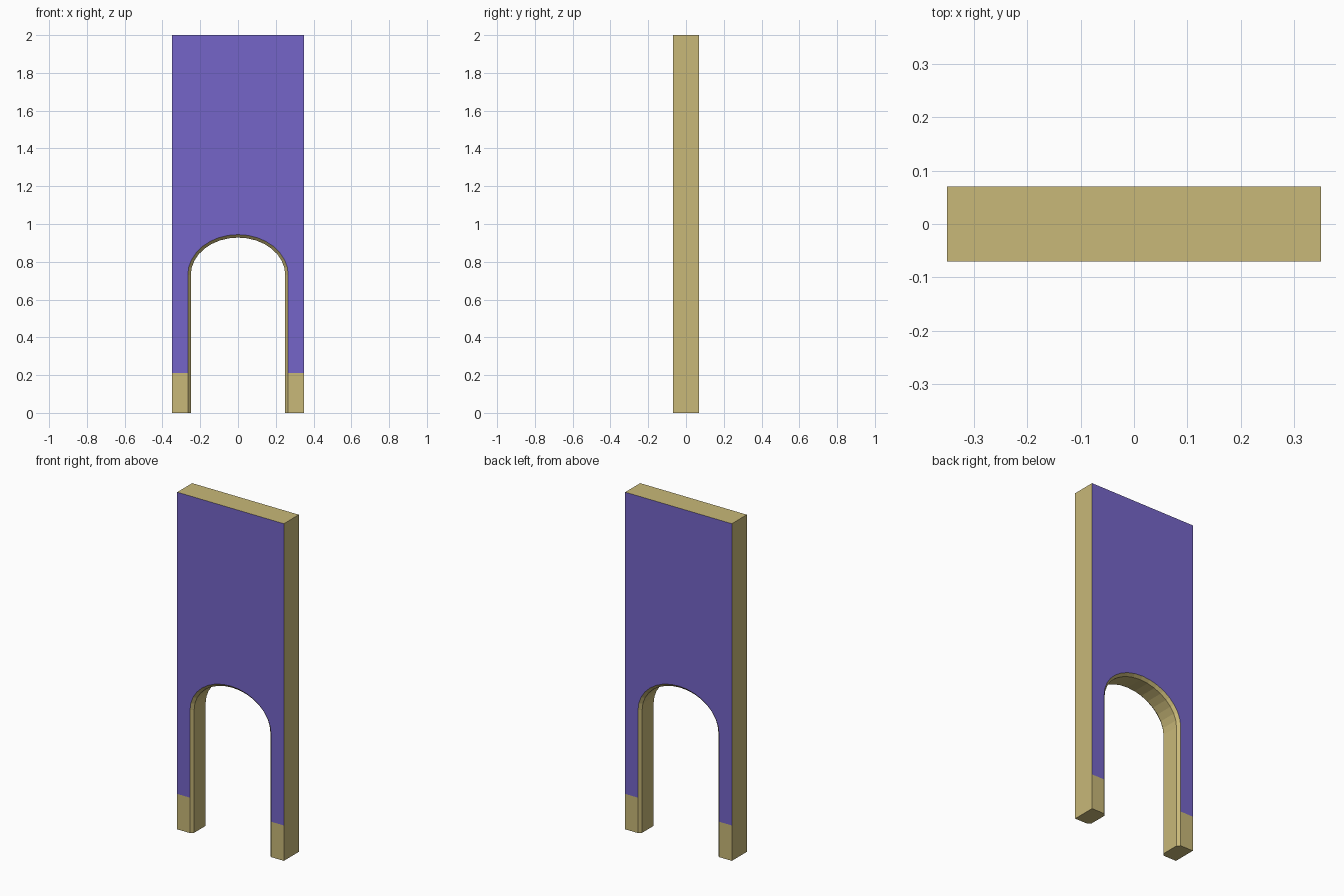
import bpy, bmesh, math

if "Cube" in bpy.data.objects:
    bpy.data.objects.remove(bpy.data.objects["Cube"])

W, D, H = 0.35, 0.07, 2.0           # half width, half depth, height
OPEN, BEVEL = 0.25, 0.016           # half opening, chamfer size
SPRING, RISE, BASE = 0.73, 0.198, 0.21
SEG = 16


def material(name, color):
    m = bpy.data.materials.new(name)
    m.diffuse_color = (*color, 1)
    m.use_nodes = True
    m.node_tree.nodes["Principled BSDF"].inputs["Base Color"].default_value = m.diffuse_color
    return m


def opening_path(grow):
    # leg, elliptical arch, leg
    a, b = OPEN + grow, RISE + grow
    arch = [(-a * math.cos(math.pi * i / SEG), SPRING + b * math.sin(math.pi * i / SEG))
            for i in range(SEG + 1)]
    return [(-a, 0), (-a, BASE)] + arch + [(a, BASE), (a, 0)]


# outer outline, point for point with the opening
top = [(-W * math.cos(math.pi * i / SEG), H) for i in range(SEG + 1)]
outline = [(-W, 0), (-W, BASE)] + top + [(W, BASE), (W, 0)]
rim, inner = opening_path(BEVEL), opening_path(0)

# cross-section rings: front face, chamfer, reveal, chamfer, back face, outside
sections = [(outline, -D), (rim, -D), (inner, -D + BEVEL),
            (inner, D - BEVEL), (rim, D), (outline, D)]
bm = bmesh.new()
rings = [[bm.verts.new((x, y, z)) for x, z in path] for path, y in sections]
n = len(outline)
for k in range(6):
    r, s = rings[k], rings[(k + 1) % 6]
    for i in range(n - 1):
        f = bm.faces.new((r[i], r[i + 1], s[i + 1], s[i]))
        # painted wall above the bare base band, front and back
        if k in (0, 4) and 0 < i < n - 2:
            f.material_index = 1
# feet of the two legs
for i in (0, n - 1):
    bm.faces.new([r[i] for r in rings])
bmesh.ops.recalc_face_normals(bm, faces=bm.faces[:])

mesh = bpy.data.meshes.new("archway_wall")
bm.to_mesh(mesh)
bm.free()
mesh.materials.append(material("tan_trim", (0.578, 0.479, 0.188)))
mesh.materials.append(material("purple_wall", (0.178, 0.13, 0.578)))
wall = bpy.data.objects.new("archway_wall", mesh)
bpy.context.collection.objects.link(wall)
